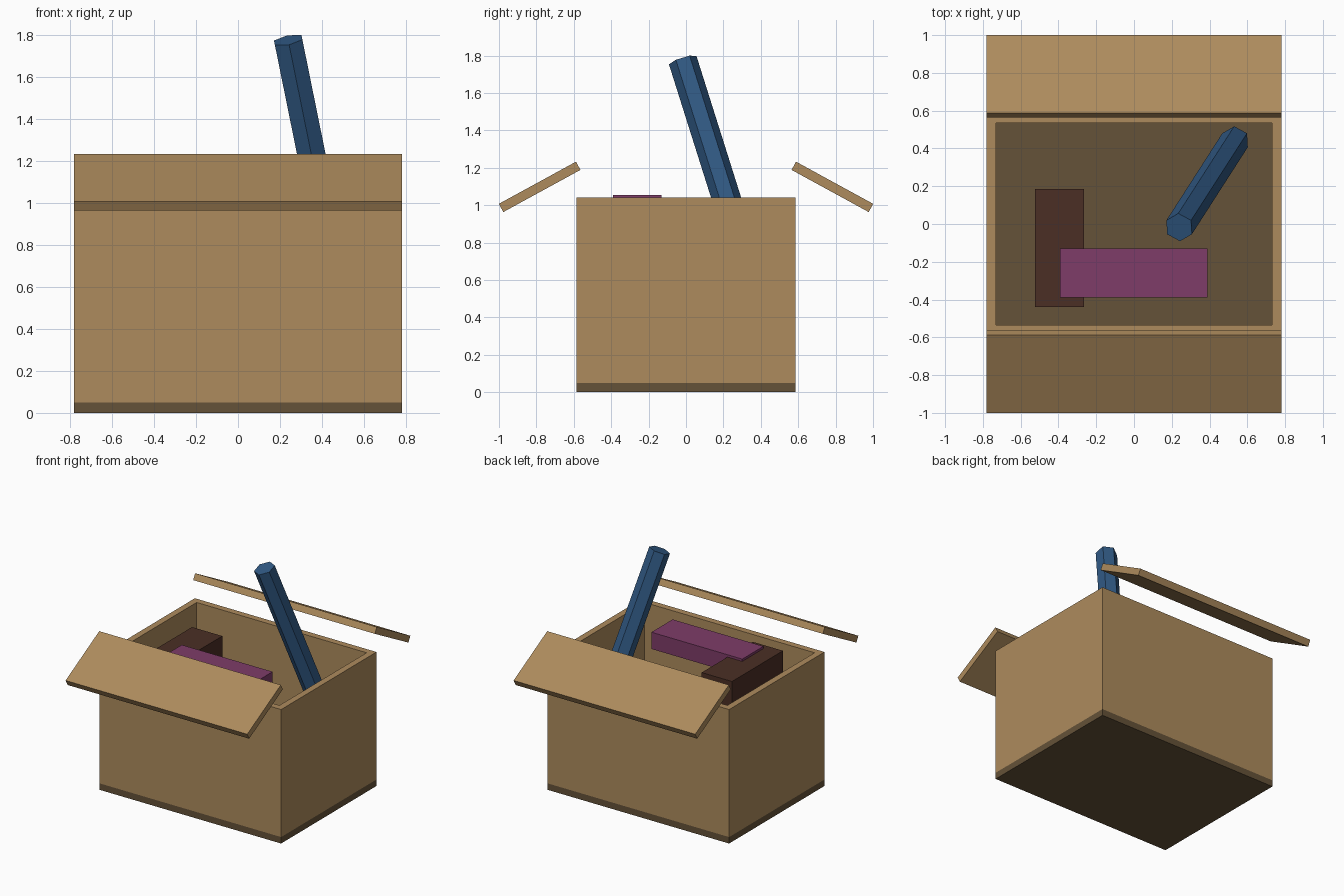
import bpy

if "Cube" in bpy.data.objects:
    bpy.data.objects.remove(bpy.data.objects["Cube"])


def material(name, rgb):
    m = bpy.data.materials.new(name)
    m.diffuse_color = (*rgb, 1)
    m.use_nodes = True
    m.node_tree.nodes["Principled BSDF"].inputs["Base Color"].default_value = m.diffuse_color
    return m


CARD = material("cardboard", (0.42, 0.26, 0.11))
DARK = material("dark_cardboard", (0.13, 0.085, 0.04))
BLUE = material("blue", (0.03, 0.1, 0.23))
PURPLE = material("purple", (0.21, 0.045, 0.14))
BROWN = material("brown", (0.07, 0.028, 0.018))


def finish(name, mat):
    ob = bpy.context.object
    ob.name = name
    ob.data.materials.append(mat)
    return ob


def box(name, size, centre, mat, rot=(0, 0, 0)):
    bpy.ops.mesh.primitive_cube_add(size=1, location=centre, rotation=rot)
    bpy.context.object.scale = size
    return finish(name, mat)


# Carton dimensions: width, depth, height, board thickness
W, D, H, T = 1.56, 1.17, 1.04, 0.05
wall_h = H - T
wall_z = T + wall_h / 2

# Floor board
box("floor", (W, D, T), (0, 0, T / 2), DARK)

# Walls and open flaps, mirrored across the centre
for s, fb, lr in ((-1, "front", "left"), (1, "back", "right")):
    box(fb + "_wall", (W, T, wall_h), (0, s * (D - T) / 2, wall_z), CARD)
    box(lr + "_wall", (T, D - 2 * T, wall_h), (s * (W - T) / 2, 0, wall_z), CARD)
    box(fb + "_flap", (W, 0.47, T), (0, s * 0.7825, 1.098), CARD, (-s * 0.5, 0, 0))

# Packed contents
box("brown_block", (0.26, 0.625, 0.26), (-0.395, -0.127, 0.907), BROWN)
box("purple_block", (0.78, 0.26, 0.13), (-0.002, -0.26, 0.99), PURPLE)

# Leaning six-sided tube
bpy.ops.mesh.primitive_cylinder_add(vertices=6, radius=0.077, depth=1.56,
                                    location=(0.387, 0.213, 1.045),
                                    rotation=(0.3, -0.2, 0))
finish("tube", BLUE)
